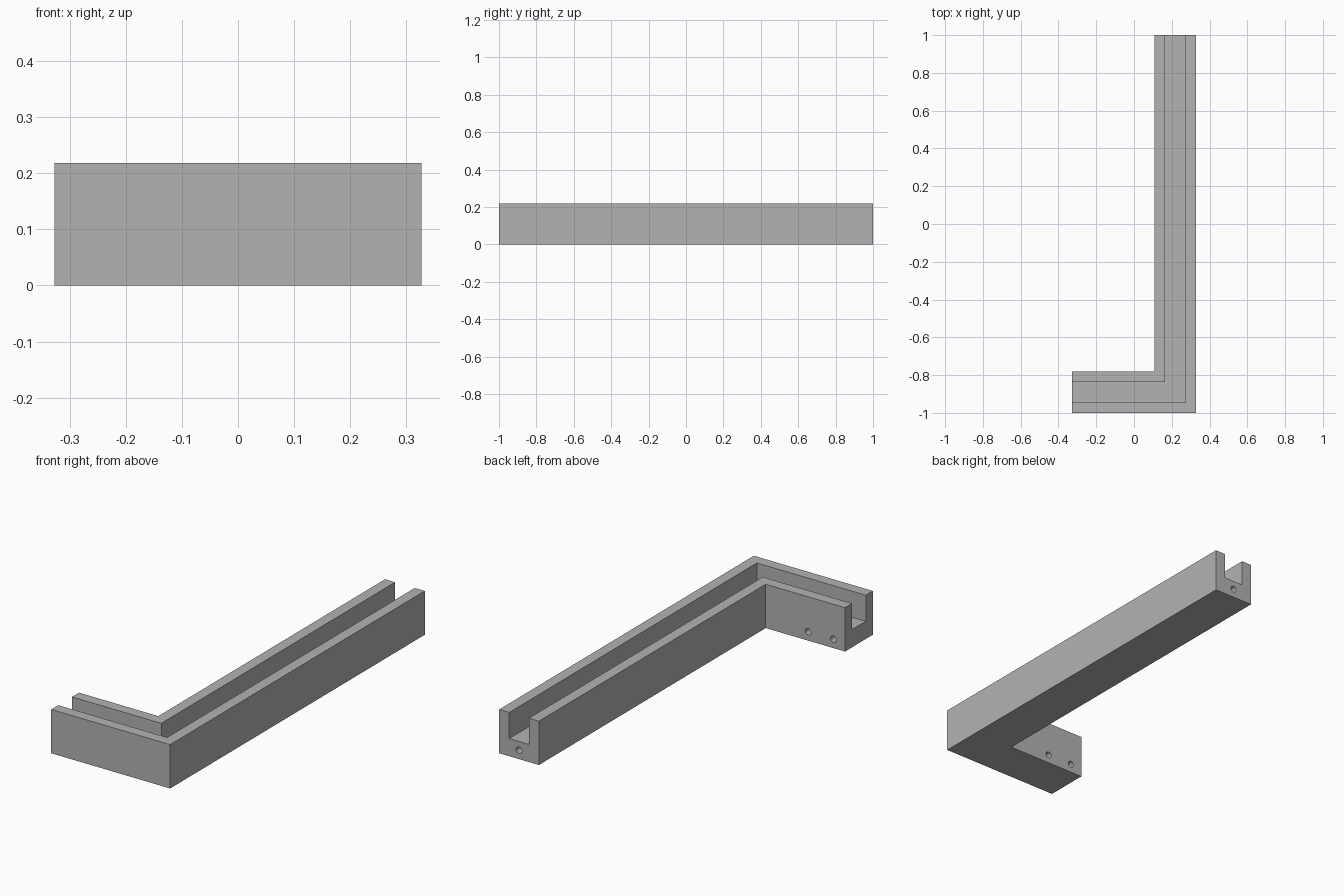
import bpy
import bmesh
from math import pi
from mathutils import Matrix

cube = bpy.data.objects.get("Cube")
if cube:
    bpy.data.objects.remove(cube, do_unlink=True)

X, Y = 0.327, 1.0       # half extents
WIDTH, WALL = 0.218, 0.055
HEIGHT, FLOOR = 0.218, 0.088

grey = bpy.data.materials.new("plain grey")
grey.use_nodes = True
colour = (0.45, 0.45, 0.45, 1)
grey.diffuse_color = colour
grey.node_tree.nodes["Principled BSDF"].inputs["Base Color"].default_value = colour


def add_object(name, bm):
    bmesh.ops.recalc_face_normals(bm, faces=bm.faces)
    mesh = bpy.data.meshes.new(name)
    bm.to_mesh(mesh)
    bm.free()
    mesh.materials.append(grey)
    obj = bpy.data.objects.new(name, mesh)
    bpy.context.collection.objects.link(obj)
    return obj


# Corner rail: U-shaped section swept along the L with a mitred corner
section = [(0, 0), (WIDTH, 0), (WIDTH, HEIGHT), (WIDTH - WALL, HEIGHT),
           (WIDTH - WALL, FLOOR), (WALL, FLOOR), (WALL, HEIGHT), (0, HEIGHT)]
bm = bmesh.new()
stations = [[bm.verts.new(p) for p in ring] for ring in (
    [(-X, -Y + d, z) for d, z in section],
    [(X - d, -Y + d, z) for d, z in section],
    [(X - d, Y, z) for d, z in section])]
for a, b in zip(stations, stations[1:]):
    for i in range(len(section)):
        j = (i + 1) % len(section)
        bm.faces.new((a[i], a[j], b[j], b[i]))
bm.faces.new(stations[0])
bm.faces.new(stations[-1])
rail = add_object("corner_rail", bm)

# Blind screw holes in the back-facing faces, under the channel floor
bm = bmesh.new()
inner_y = -Y + WIDTH
for x, y in ((X - WIDTH / 2, Y), (-0.124, inner_y), (-0.263, inner_y)):
    place = Matrix.Translation((x, y, 0.044)) @ Matrix.Rotation(pi / 2, 4, "X")
    bmesh.ops.create_cone(bm, cap_ends=True, segments=24, radius1=0.016,
                          radius2=0.016, depth=0.24, matrix=place)
cutter = add_object("screw_hole_cutter", bm)
cutter.hide_render = True
cutter.hide_set(True)

drill = rail.modifiers.new("screw_holes", "BOOLEAN")
drill.operation = "DIFFERENCE"
drill.solver = "EXACT"
drill.object = cutter
